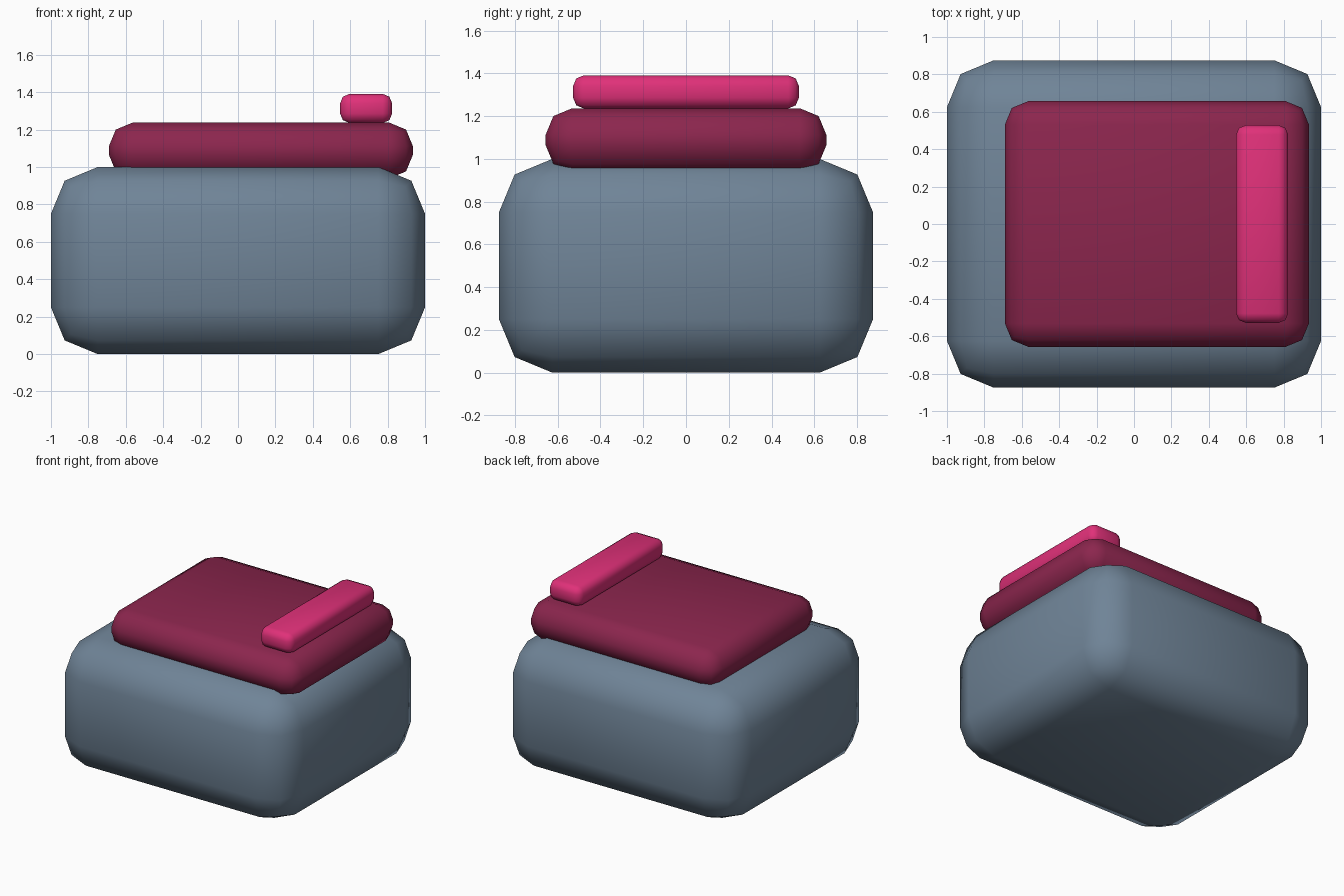
import bpy
import bmesh
import math

default = bpy.data.objects.get("Cube")
if default:
    bpy.data.objects.remove(default, do_unlink=True)


def make_material(name, rgb):
    mat = bpy.data.materials.new(name)
    mat.use_nodes = True
    color = (*rgb, 1.0)
    mat.diffuse_color = color
    mat.node_tree.nodes["Principled BSDF"].inputs["Base Color"].default_value = color
    return mat


def rounded_box(name, low, high, radius, mat):
    """Box spanning low to high, with soft two-step rounded edges."""
    bm = bmesh.new()
    bmesh.ops.create_cube(bm, size=1)
    for v in bm.verts:
        v.co = [(a + b) / 2 + c * (b - a) for a, b, c in zip(low, high, v.co)]
    mesh = bpy.data.meshes.new(name)
    bm.to_mesh(mesh)
    bm.free()
    mesh.materials.append(mat)
    obj = bpy.data.objects.new(name, mesh)
    bpy.context.collection.objects.link(obj)

    bevel = obj.modifiers.new("rounded_edges", "BEVEL")
    bevel.width = radius
    bevel.segments = 2
    bevel.limit_method = "NONE"

    # Apply the bevel, then shade the rounded edges smoothly
    bpy.ops.object.select_all(action="DESELECT")
    obj.select_set(True)
    bpy.context.view_layer.objects.active = obj
    bpy.ops.object.modifier_apply(modifier=bevel.name)
    bpy.ops.object.shade_smooth_by_angle(angle=math.radians(60))
    return obj


slate = make_material("slate_blue_grey", (0.16, 0.23, 0.31))
maroon = make_material("maroon", (0.26, 0.019, 0.075))
pink = make_material("hot_pink", (0.74, 0.03, 0.19))

# Large base block
rounded_box("base", (-1, -0.875, 0), (1, 0.875, 1), 0.25, slate)
# Slab resting off-centre on the base
rounded_box("top_slab", (-0.69, -0.657, 0.94), (0.935, 0.657, 1.237), 0.125, maroon)
# Narrow bar along the left edge of the slab
rounded_box("top_bar", (0.546, -0.528, 1.236), (0.824, 0.528, 1.391), 0.05, pink)
